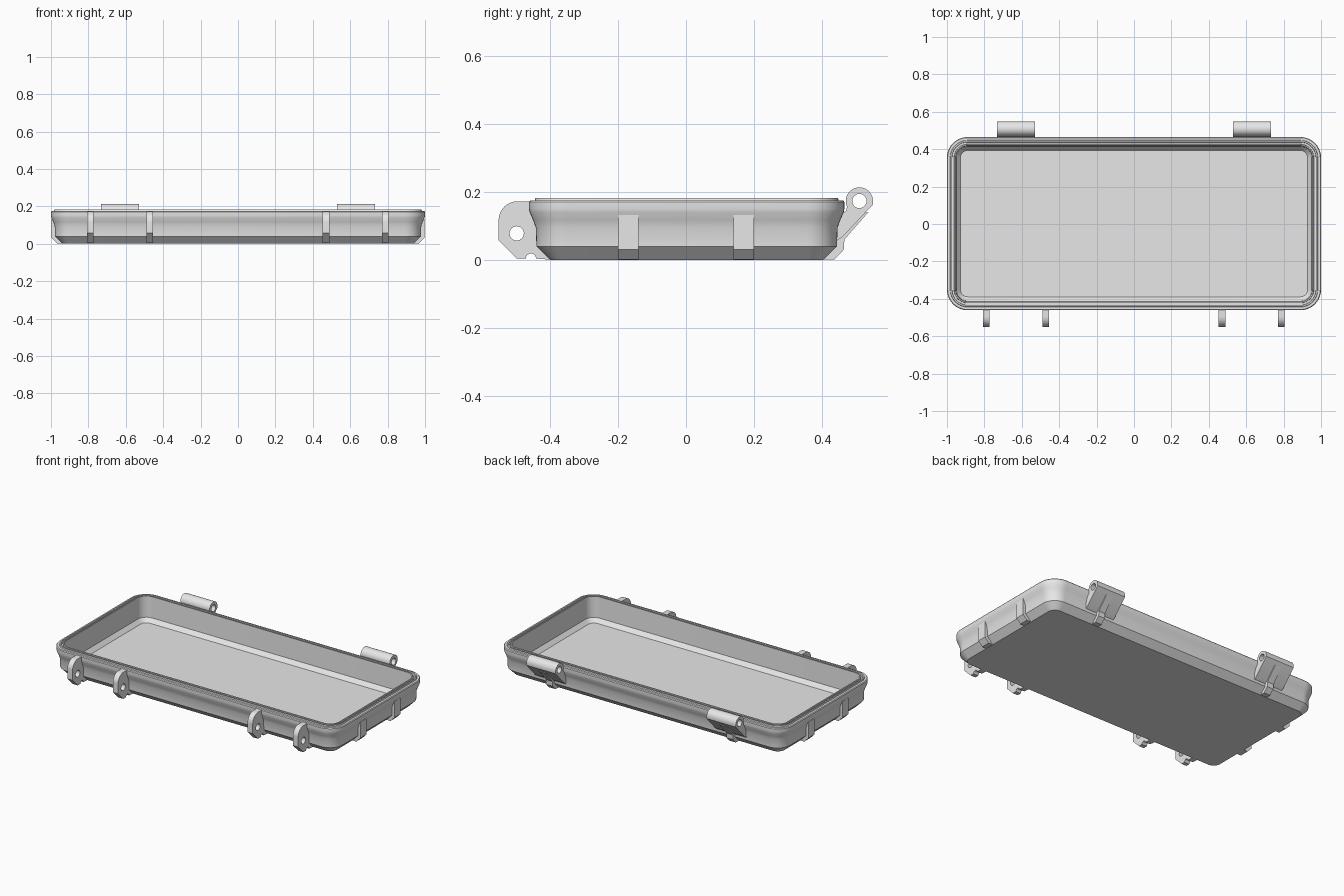
import bpy, bmesh
from math import sin, cos, radians
from mathutils import Matrix

if "Cube" in bpy.data.objects:
    bpy.data.objects.remove(bpy.data.objects["Cube"])

grey = bpy.data.materials.new("grey")
grey.diffuse_color = (0.8, 0.8, 0.8, 1)
grey.use_nodes = True
grey.node_tree.nodes["Principled BSDF"].inputs["Base Color"].default_value = grey.diffuse_color


def finish(ob):
    ob.data.materials.clear()
    ob.data.materials.append(grey)
    bpy.ops.object.select_all(action='DESELECT')
    ob.select_set(True)
    bpy.context.view_layer.objects.active = ob
    bpy.ops.object.shade_smooth_by_angle(angle=radians(30))


def arc(cx, cy, r, a0, a1, n):
    return [(cx + r * cos(radians(a0 + (a1 - a0) * i / n)),
             cy + r * sin(radians(a0 + (a1 - a0) * i / n))) for i in range(n + 1)]


def plate(name, x, width, outline, hole=None):
    """Extrude a (y, z) outline along x, with an optional round hole (y, z, r)."""
    cu = bpy.data.curves.new(name, 'CURVE')
    cu.dimensions = '2D'
    cu.fill_mode = 'BOTH'
    cu.extrude = width / 2
    loops = [outline]
    if hole:
        loops.append(arc(*hole, 0, 360, 24)[:-1])
    for pts in loops:
        sp = cu.splines.new('POLY')
        sp.points.add(len(pts) - 1)
        for p, (u, v) in zip(sp.points, pts):
            p.co = (u, v, 0, 1)
        sp.use_cyclic_u = True
    ob = bpy.data.objects.new(name, cu)
    bpy.context.collection.objects.link(ob)
    bpy.ops.object.select_all(action='DESELECT')
    ob.select_set(True)
    bpy.context.view_layer.objects.active = ob
    bpy.ops.object.convert(target='MESH')
    ob = bpy.context.view_layer.objects.active
    # outline axes become y and z, thickness runs along x
    turn = Matrix(((0, 0, 1), (1, 0, 0), (0, 1, 0))).to_4x4()
    ob.data.transform(Matrix.Translation((x, 0, 0)) @ turn)
    bm = bmesh.new()
    bm.from_mesh(ob.data)
    bmesh.ops.remove_doubles(bm, verts=bm.verts, dist=0.0002)
    bmesh.ops.recalc_face_normals(bm, faces=bm.faces)
    bm.to_mesh(ob.data)
    bm.free()
    finish(ob)
    return ob


# Tray: rounded rectangle lofted through (inset, z) steps, outside to inside
HX, HY, R, CY = 1.0, 0.463, 0.11, 0.002
steps = [(0.062, 0), (0.022, 0.04), (0.02, 0.095), (0.012, 0.117), (0.002, 0.14),
         (0, 0.15), (0, 0.17), (0.004, 0.175), (0.017, 0.175), (0.019, 0.182),
         (0.027, 0.182), (0.028, 0.164), (0.038, 0.164), (0.039, 0.182),
         (0.046, 0.182), (0.05, 0.05), (0.072, 0.025)]
bm = bmesh.new()
rings = []
for inset, z in steps:
    ring = []
    r = R - inset
    for k, (sx, sy) in enumerate([(1, 1), (-1, 1), (-1, -1), (1, -1)]):
        for px, py in arc(sx * (HX - R), CY + sy * (HY - R), r, 90 * k, 90 * k + 90, 10):
            ring.append(bm.verts.new((px, py, z)))
    rings.append(ring)
n = len(rings[0])
for a, b in zip(rings, rings[1:]):
    for i in range(n):
        j = (i + 1) % n
        bm.faces.new((a[i], a[j], b[j], b[i]))
bm.faces.new(rings[0][::-1])
bm.faces.new(rings[-1])
bmesh.ops.recalc_face_normals(bm, faces=bm.faces)
me = bpy.data.meshes.new("tray")
bm.to_mesh(me)
bm.free()
tray = bpy.data.objects.new("tray", me)
bpy.context.collection.objects.link(tray)
finish(tray)

# Front latch lugs with pin holes and a small notch underneath
lug = ([(-0.445, 0.172)] + arc(-0.495, 0.117, 0.055, 90, 180, 10)
       + [(-0.55, 0.057), (-0.497, 0.004)]
       + arc(-0.455, 0.004, 0.015, 180, 0, 8)
       + [(-0.40, 0.001), (-0.40, 0.02), (-0.43, 0.05), (-0.43, 0.10), (-0.45, 0.15)])
for x in (-0.79, -0.472, 0.47, 0.787):
    plate("latch_lug", x, 0.036, lug, (-0.497, 0.078, 0.021))

# Rear hinges: wide barrel with a sloping web, plus a narrow rib below
web = ([(0.44, 0.055), (0.46, 0.068), (0.549, 0.163)]
       + arc(0.509, 0.173, 0.04, 0, 205, 20)
       + [(0.47, 0.145), (0.44, 0.12)])
rib = [(0.40, 0.001), (0.435, 0.001), (0.463, 0.03), (0.465, 0.06), (0.535, 0.14),
       (0.50, 0.135), (0.43, 0.09), (0.43, 0.05), (0.40, 0.02)]
for x in (-0.63, 0.63):
    plate("hinge_barrel", x, 0.204, web, (0.509, 0.173, 0.021))
    plate("hinge_rib", x, 0.045, rib)

# Short ribs on both ends, running from the bottom up under the flare
for side in (-1, 1):
    for y in (-0.17, 0.17):
        prof = [(0.93, 0.001), (0.967, 0.001), (0.996, 0.03), (0.996, 0.132),
                (0.97, 0.132), (0.97, 0.045), (0.93, 0.01)]
        ob = plate("end_rib", 0, 0.06, prof)
        # swing the rib round from the y direction to the tray end
        ob.data.transform(Matrix.Translation((0, y, 0))
                          @ Matrix.Rotation(radians(-90 * side), 4, 'Z'))
